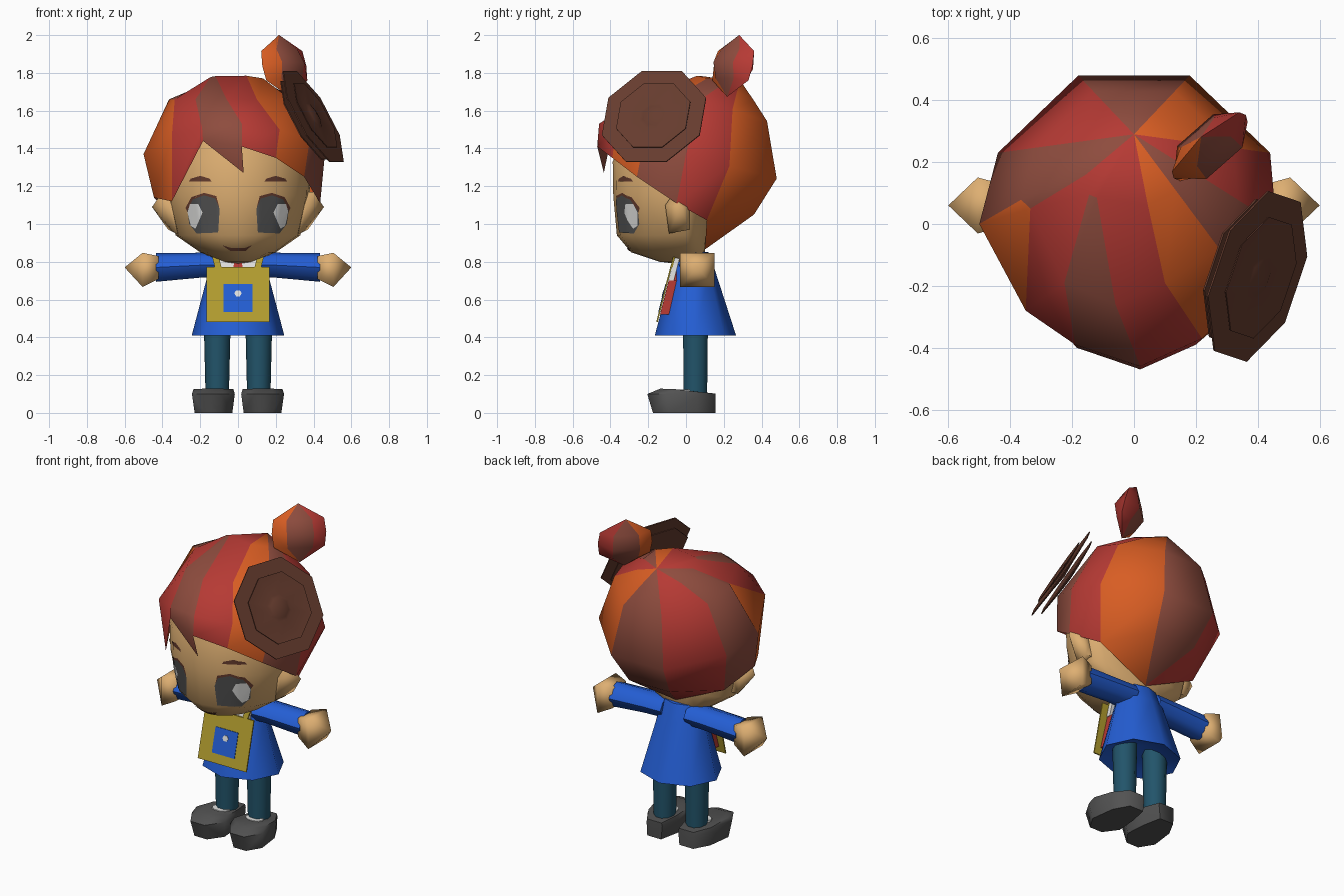
import bpy, bmesh, math
from mathutils import Vector
from mathutils.bvhtree import BVHTree

if "Cube" in bpy.data.objects:
    bpy.data.objects.remove(bpy.data.objects["Cube"])


def mat(name, r, g, b):
    m = bpy.data.materials.new(name)
    lin = [((c / 255 + 0.055) / 1.055) ** 2.4 for c in (r, g, b)]
    m.diffuse_color = (*lin, 1)
    m.use_nodes = True
    m.node_tree.nodes["Principled BSDF"].inputs["Base Color"].default_value = m.diffuse_color
    return m


SKIN = mat("skin tan", 222, 175, 114)
RED = mat("red", 182, 58, 52)
BROWN = mat("hair brown", 142, 76, 62)
ORANGE = mat("orange", 216, 93, 35)
DARK = mat("dark brown", 102, 60, 46)
BLUE = mat("blue", 36, 94, 212)
OLIVE = mat("olive yellow", 180, 158, 47)
TEAL = mat("teal", 34, 84, 106)
GREY = mat("dark grey", 82, 82, 82)
WHITE = mat("white", 226, 226, 224)


def build(name, verts, faces, mats, index=None, angle=45):
    me = bpy.data.meshes.new(name)
    me.from_pydata([tuple(v) for v in verts], [], faces)
    for m in mats:
        me.materials.append(m)
    for p in me.polygons:
        p.material_index = index[p.index] if index else 0
    bm = bmesh.new()
    bm.from_mesh(me)
    bmesh.ops.recalc_face_normals(bm, faces=bm.faces)
    bm.to_mesh(me)
    bm.free()
    ob = bpy.data.objects.new(name, me)
    bpy.context.collection.objects.link(ob)
    bpy.ops.object.select_all(action='DESELECT')
    ob.select_set(True)
    bpy.context.view_layer.objects.active = ob
    bpy.ops.object.shade_smooth_by_angle(angle=math.radians(angle))
    return ob


def loft(name, rings, m, start=None, end=None, angle=45):
    """Skin rings of equal length; each end closes to a point or a flat cap."""
    n = len(rings[0])
    verts = [v for r in rings for v in r]
    faces = [(k * n + i, k * n + (i + 1) % n, (k + 1) * n + (i + 1) % n, (k + 1) * n + i)
             for k in range(len(rings) - 1) for i in range(n)]
    for base, tip in ((0, start), ((len(rings) - 1) * n, end)):
        if tip is None:
            faces.append(tuple(range(base, base + n)))
        else:
            verts.append(tip)
            faces += [(base + i, base + (i + 1) % n, len(verts) - 1) for i in range(n)]
    return build(name, verts, faces, [m], angle=angle)


def oval(n, z, rx, y0, y1, cy=None, x=0):
    """Horizontal ring reaching from y0 to y1, widest at cy."""
    cy = (y0 + y1) / 2 if cy is None else cy
    out = []
    for i in range(n):
        a = 2 * math.pi * i / n
        s = math.sin(a)
        out.append((x + rx * math.cos(a), cy + s * (y1 - cy if s > 0 else cy - y0), z))
    return out


def xring(n, x, ry, rz, cy, cz, turn=0):
    """Ring across the x axis."""
    return [(x, cy + ry * math.cos(2 * math.pi * (i + turn) / n), cz + rz * math.sin(2 * math.pi * (i + turn) / n))
            for i in range(n)]


# Head
head = loft("head", [oval(20, *r, cy=0) for r in (
    (1.55, .30, -.30, .15), (1.33, .385, -.388, .15), (1.15, .38, -.385, .13),
    (.94, .33, -.366, .11), (.85, .20, -.29, .10), (.80, .08, -.14, .08))],
    SKIN, end=(0, .02, .782), angle=60)
tree = BVHTree.FromPolygons([v.co for v in head.data.vertices],
                            [p.vertices[:] for p in head.data.polygons])


def paint(name, pts, m, lift):
    """Thin decal following the front of the head."""
    bm = bmesh.new()
    bm.faces.new([bm.verts.new((x, 0, z)) for x, z in pts])
    bmesh.ops.triangulate(bm, faces=bm.faces)
    bmesh.ops.subdivide_edges(bm, edges=bm.edges, cuts=3, use_grid_fill=True)
    for v in bm.verts:
        hit = tree.ray_cast(Vector((v.co.x, -2, v.co.z)), Vector((0, 1, 0)))[0]
        v.co.y = hit.y - lift
    bm.verts.index_update()
    verts = [v.co.copy() for v in bm.verts]
    faces = [[v.index for v in f.verts] for f in bm.faces]
    bm.free()
    build(name, verts, faces, [m])


# Face details
EYE = ((.105, .955), (.22, .95), (.258, 1.0), (.268, 1.07), (.24, 1.13), (.18, 1.152), (.12, 1.135), (.097, 1.08))
for s, side in ((-1, "left"), (1, "right")):
    paint(side + "_eyelash", [(s * x, z) for x, z in (
        (.10, 1.09), (.265, 1.06), (.278, 1.085), (.247, 1.142), (.18, 1.165), (.115, 1.148))], DARK, .003)
    paint(side + "_eye", [(s * x, z) for x, z in EYE], GREY, .006)
    paint(side + "_eye_shine", [(s * x, z) for x, z in (
        (.225, .975), (.25, .99), (.267, 1.06), (.255, 1.105), (.21, 1.105), (.188, 1.06))], WHITE, .009)
    paint(side + "_eyebrow", [(s * x, z) for x, z in (
        (.14, 1.225), (.26, 1.225), (.25, 1.24), (.20, 1.255), (.15, 1.24))], DARK, .004)
    # Ears
    ear = [(s * .40, -.06, 1.17), (s * .39, .02, 1.09), (s * .37, .02, .97), (s * .33, -.09, .95), (s * .37, -.11, 1.10)]
    loft(side + "_ear", [[(x * .85, y, z) for x, y, z in ear], ear], SKIN, end=(s * .455, -.03, 1.09), angle=75)
paint("mouth", [(-.085, .888), (-.04, .874), (.04, .874), (.075, .888), (.04, .857), (-.04, .857)], DARK, .005)

# Hair: striped cap, rows run from the crown to the rim
crown = Vector((0, .29, 1.755))
outline = [(.18, .48), (.44, .23), (.46, 0), (.38, -.22), (.22, -.37), (.02, -.46),
           (-.19, -.39), (-.35, -.28), (-.5, 0), (-.44, .23), (-.18, .48)]
rim = [(.14, .36, 1.05), (.34, .11, 1.02), (.435, -.05, 1.11), (.35, -.26, 1.25), (.2, -.39, 1.35),
       (.02, -.47, 1.41), (-.185, -.40, 1.44), (-.35, -.21, 1.12), (-.445, -.04, 1.14),
       (-.34, .11, 1.02), (-.14, .36, 1.05)]
# stripe edges that swirl near the crown: (row, edge) -> x, y
swirl = {(0, 4): (.045, .06), (1, 4): (.10, -.19), (0, 5): (-.12, .085), (1, 5): (-.06, -.26),
         (0, 6): (-.145, .095), (1, 6): (-.225, -.19), (0, 7): (-.155, .16), (1, 7): (-.335, .05)}
verts, n = [], len(outline)
for row, (t, z0, drop) in enumerate(((.35, 1.785, .46), (.73, 1.66, .33), (1, None, 0))):
    for i, (x, y) in enumerate(outline):
        px, py = swirl.get((row, i), (x * t, crown.y + (y - crown.y) * t))
        pz = z0 - drop * max(0, py - .08) if z0 else 1.37 - y * (.27 if y > 0 else .35)
        verts.append((px, py, pz))
verts += rim + [tuple(crown), (0, .10, .865), (.03, -.435, 1.27)]
top, nape, tip = 4 * n, 4 * n + 1, 4 * n + 2
stripes = [2, 0, 1, 2, 0, 1, 0, 2, 1, 0, 1]      # 0 red, 1 brown, 2 orange
faces, cols = [], []
for i in range(n):
    j = (i + 1) % n
    faces.append((top, i, j))
    cols.append({5: 0, 7: 1}.get(i, stripes[i]))
    for k in range(3):
        faces.append((k * n + i, k * n + j, (k + 1) * n + j, (k + 1) * n + i))
        cols.append(1 if (i, k) == (7, 0) else stripes[i])
for i, j in ((0, 1), (9, 10), (10, 0)):
    faces.append((3 * n + i, 3 * n + j, nape))
    cols.append(stripes[i])
faces.append((3 * n + 5, 3 * n + 6, tip))
cols.append(1)
build("hair", verts, faces, [RED, BROWN, ORANGE], cols, 50)

# Hair bun: flattened six-sided bead with vertical stripes
axis = Vector((.64, -.72, .25)).normalized()
u = Vector((.75, .66, 0)).normalized()
w = u.cross(axis).normalized()
w = w if w.z > 0 else -w
c = Vector((.245, .25, 1.838))
bun = [c + h * w + r * math.cos(a) * u + d * math.sin(a) * axis
       for h, r, d in ((-.08, .145, .048), (0, .155, .085), (.08, .145, .048))
       for a in (math.pi / 3 * i for i in range(6))]
bead = [(6 * k + i, 6 * k + (i + 1) % 6, 6 * k + 6 + (i + 1) % 6, 6 * k + 6 + i)
        for k in (0, 1) for i in range(6)]
bead += [(12 * e + i, 12 * e + (i + 1) % 6, 18 + e) for e in (0, 1) for i in range(6)]
build("hair_bun", bun + [c - w * .17, c + w * .168], bead,
      [RED, BROWN, ORANGE], [0, 1, 2, 2, 1, 0] * 4, 50)

# Hair ornament: back plate, wide plate and hollow inner dish
quat = Vector((.83, -.28, .48)).to_track_quat('Z', 'Y')


def dish(name, profile, tip_h, back_h, angle=25):
    place = lambda x, y, h: Vector((.40, -.17, 1.57)) + quat @ Vector((x, y, h))
    rings = [[place(r * math.cos(math.pi / 4 * (i + .5)), r * math.sin(math.pi / 4 * (i + .5)), h)
              for i in range(8)] for r, h in profile]
    loft(name, rings, DARK, start=place(0, 0, back_h), end=place(0, 0, tip_h), angle=angle)


dish("ornament_back", [(.10, -.06), (.255, -.046), (.255, -.04)], -.04, -.065)
dish("ornament_base", [(.10, -.02), (.295, -.006), (.295, .0)], .0, -.03)
dish("ornament_inner", [(.10, 0), (.21, .010), (.21, .014), (.08, .003), (.06, .010)], .022, 0, 40)

# Jacket
loft("jacket", [oval(8, .41, .245, -.165, .265), oval(8, .75, .155, -.075, .155),
                oval(8, .85, .11, -.04, .12)], BLUE, start=(0, .05, .50), end=(0, .04, .86), angle=60)

# Arms, hands, legs and shoes
for s, side in ((-1, "left"), (1, "right")):
    loft(side + "_sleeve", [xring(8, s * .08, .09, .065, .05, .785), xring(8, s * .20, .083, .066, .055, .782),
                            xring(8, s * .435, .078, .076, .06, .77)], BLUE, angle=50)
    loft(side + "_hand", [xring(4, s * .42, .095, .085, .06, .77, .5), xring(4, s * .505, .128, .128, .06, .757, .5)],
         SKIN, end=(s * .60, .06, .77), angle=80)
    loft(side + "_leg", [oval(10, .10, .062, -.015, .115, x=s * .11),
                         oval(10, .52, .072, -.02, .12, x=s * .11)], TEAL, angle=50)
    loft(side + "_sock", [oval(10, .09, .062, -.05, .06, x=s * .115),
                          oval(10, .125, .056, -.042, .04, x=s * .115)], WHITE)
    sole = ((.09, -.175), (.18, -.175), (.235, -.09), (.215, .06), (.16, .155), (.06, .155), (.035, .04), (.025, -.09))
    low = [(s * (.125 + (x - .125) * .95), y, 0) for x, y in sole]
    mid = [(s * (.125 + (x - .125) * 1.08), y * 1.17 if y < 0 else y, .085 if y > 0 else .10) for x, y in sole]
    high = [(s * (.125 + (x - .125) * 1.0), y * .78 if y < 0 else y, .128 - .1 * max(0, y + .1)) for x, y in sole]
    loft(side + "_shoe", [low, mid, high], GREY, angle=60)


def slab(name, pts, m, front, back):
    """Flat piece lying on the sloping chest, given by x and z."""
    rows = [[(x, -.145 + (z - .48) * .255 - d, z) for x, z in pts] for d in (front, back)]
    loft(name, rows, m, angle=20)


def box(x, z0, z1):
    return [(-x, z0), (x, z0), (x, z1), (-x, z1)]


# Shirt, chest panel, emblem, collar and straps
slab("shirt", [(-.13, .52), (.13, .52), (.12, .70), (.03, .81), (-.03, .81), (-.12, .70)], RED, .003, -.045)
slab("chest_panel", box(.167, .48, .772), OLIVE, .013, .005)
slab("panel_patch", box(.078, .535, .682), BLUE, .016, .012)
slab("patch_dot", [(.02 * math.cos(k * math.pi / 3), .633 + .018 * math.sin(k * math.pi / 3))
                   for k in range(6)], WHITE, .019, .015)
for s, side in ((-1, "left"), (1, "right")):
    slab(side + "_strap", [(s * .085, .76), (s * .12, .76), (s * .14, .84), (s * .105, .84)], OLIVE, .012, .0)
    slab(side + "_collar", [(s * .03, .73), (s * .125, .70), (s * .12, .82), (s * .02, .80)], WHITE, .004, -.025)
